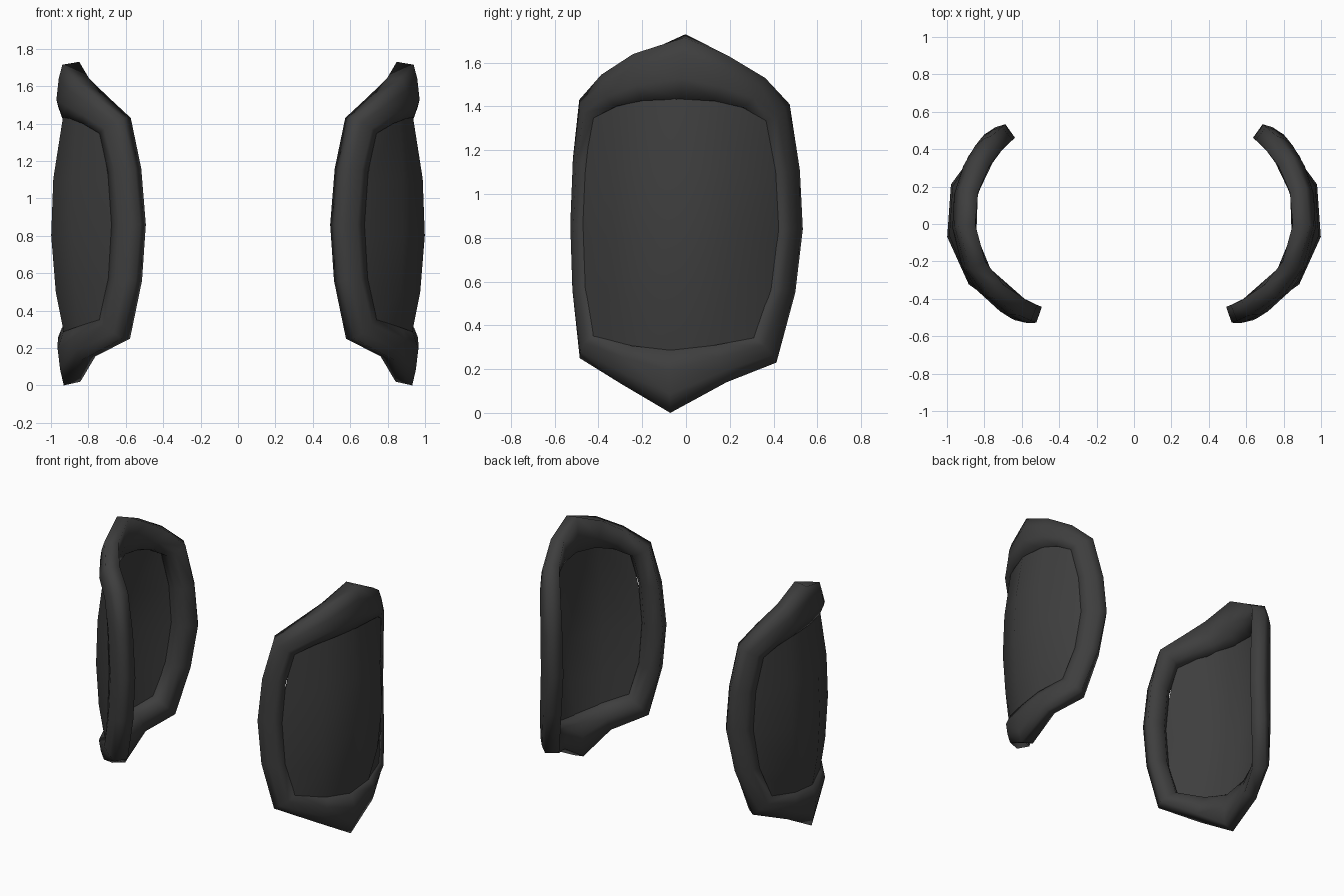
import bpy, bmesh, math

if "Cube" in bpy.data.objects:
    bpy.data.objects.remove(bpy.data.objects["Cube"])

# Pad outline: (angle around the vertical axis in degrees, height)
OUTLINE = [(-3.6, 1.73), (15.7, 1.63), (32.7, 1.53), (46, 1.41), (52.5, 1.11),
           (54.6, 0.84), (49.5, 0.55), (38.5, 0.23), (14.7, 0.14), (-9.6, 0.0),
           (-33, 0.135), (-60.5, 0.25), (-68.5, 0.56), (-71, 0.86), (-68, 1.16),
           (-61, 1.43), (-44, 1.545), (-26.4, 1.64)]
AXIS_X, AXIS_Y = 0.33, 0.03
MID_A, MID_Z = -9.0, 0.86

charcoal = bpy.data.materials.new("charcoal")
charcoal.diffuse_color = (0.048, 0.048, 0.048, 1)
charcoal.use_nodes = True
charcoal.node_tree.nodes["Principled BSDF"].inputs["Base Color"].default_value = charcoal.diffuse_color


def place(angle, z, offset):
    """Point on the curved shell, pushed outward by offset."""
    ramp = min(1, max(0, (-angle - 25) / 40))
    r = 0.61 - 0.02 * ramp + 0.008 * max(0, angle / 54) + offset
    a = math.radians(angle)
    return (AXIS_X + r * math.cos(a), AXIS_Y + r * math.sin(a), z)


def seam(angle, z):
    """Where the rim meets the panel."""
    d = z - MID_Z
    return MID_A + (angle - MID_A) * 0.75, MID_Z + d - 0.45 * d ** 3


def flush(z):
    """The seam sits a little higher along the sides than at the two ends."""
    return 0.014 * min(1, max(0, (0.82 - abs(z - MID_Z)) / 0.3))


def rim_ring(t, offset, blend=0.0, top_dz=0.0, low_dz=0.0):
    pts = []
    for a, z in OUTLINE:
        sa, sz = seam(a, z)
        dz = top_dz if z > 1.7 else low_dz if z < 0.2 else 0
        pts.append(place(a + (sa - a) * t, z + (sz - z) * t + dz,
                         offset + blend * flush(z)))
    return pts


def finish(name, bm, smooth):
    """Turn a bmesh into a shaded object mirrored to the other side."""
    bmesh.ops.recalc_face_normals(bm, faces=bm.faces)
    me = bpy.data.meshes.new(name)
    bm.to_mesh(me)
    bm.free()
    me.materials.append(charcoal)
    ob = bpy.data.objects.new(name, me)
    bpy.context.collection.objects.link(ob)
    bpy.ops.object.select_all(action='DESELECT')
    ob.select_set(True)
    bpy.context.view_layer.objects.active = ob
    bpy.ops.object.shade_smooth_by_angle(angle=math.radians(smooth))
    mod = ob.modifiers.new("other_side", 'MIRROR')
    mod.use_mirror_merge = False


# Thick rounded rim around each pad
rings = [rim_ring(0, 0.0, top_dz=-0.015), rim_ring(0.3, 0.02),
         rim_ring(0.68, 0.033), rim_ring(1.0, 0.003, 1),
         rim_ring(1.0, -0.01), rim_ring(0.88, -0.07),
         rim_ring(0.55, -0.088), rim_ring(0.0, -0.09, low_dz=0.02)]
bm = bmesh.new()
loops = [[bm.verts.new(p) for p in ring] for ring in rings]
n = len(OUTLINE)
for k, la in enumerate(loops):
    lb = loops[(k + 1) % len(loops)]
    for i in range(n):
        j = (i + 1) % n
        bm.faces.new((la[i], la[j], lb[j], lb[i]))
finish("pad_rim", bm, 120)

# Thin bulging panel: a coarse grid of rows (low to high) and columns (front to back)
front_side = [OUTLINE[i] for i in (11, 12, 13, 14, 15)]
back_side = [OUTLINE[i] for i in (7, 6, 5, 4, 3)]
low_side = [OUTLINE[i] for i in (11, 10, 9, 8, 7)]
top_side = [OUTLINE[i] for i in (15, 17, 0, 1, 3)]
row_t = [0, 0.19, 0.45, 0.71, 1]
row_h = [0, 0.65, 1, 0.82, 0]
col_h = [0, 0.76, 1, 0.93, 0]
skins = []
bm = bmesh.new()
for depth in (0.0, -0.01):
    grid = []
    for r in range(5):
        a0, a1 = seam(*front_side[r])[0] - 1, seam(*back_side[r])[0] + 1
        row = []
        for c in range(5):
            z0, z1 = seam(*low_side[c])[1] - 0.01, seam(*top_side[c])[1] + 0.01
            z = z0 + (z1 - z0) * row_t[r]
            a = a0 + (a1 - a0) * c / 4
            h = 0.066 * row_h[r] * col_h[c]
            if c in (0, 4):
                h = flush(z)
            row.append(bm.verts.new(place(a, z, h + depth)))
        grid.append(row)
    for r in range(4):
        for c in range(4):
            bm.faces.new((grid[r][c], grid[r][c + 1], grid[r + 1][c + 1], grid[r + 1][c]))
    skins.append(grid)

# Close the panel's border between its two skins
border = ([(0, c) for c in range(4)] + [(r, 4) for r in range(4)] +
          [(4, c) for c in range(4, 0, -1)] + [(r, 0) for r in range(4, 0, -1)])
for (r, c), (s, d) in zip(border, border[1:] + border[:1]):
    bm.faces.new((skins[0][r][c], skins[0][s][d], skins[1][s][d], skins[1][r][c]))
finish("pad_panel", bm, 50)
